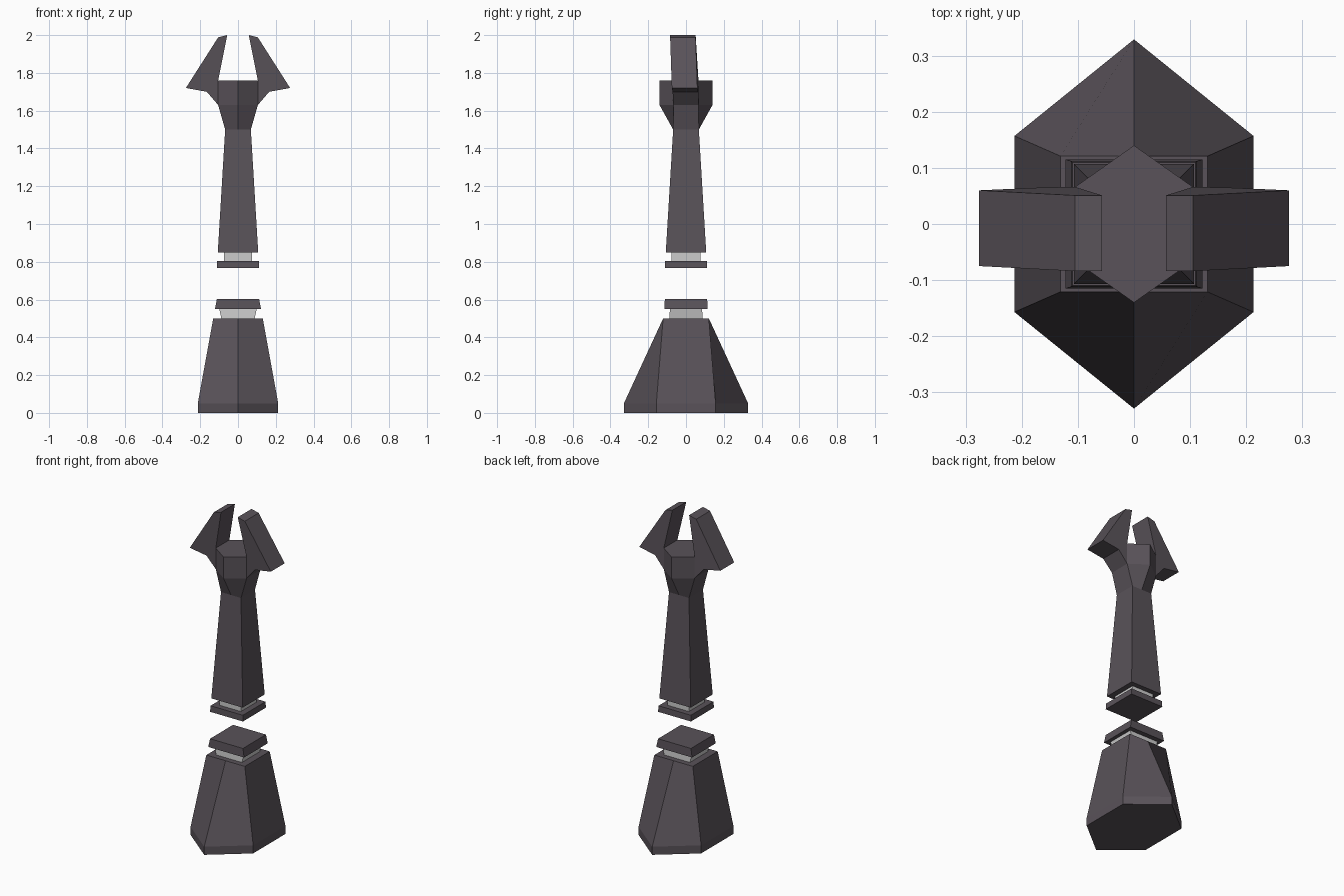
import bpy, bmesh

if "Cube" in bpy.data.objects:
    bpy.data.objects.remove(bpy.data.objects["Cube"])


def material(name, rgb):
    m = bpy.data.materials.new(name)
    m.diffuse_color = (*rgb, 1)
    m.use_nodes = True
    m.node_tree.nodes["Principled BSDF"].inputs["Base Color"].default_value = m.diffuse_color
    return m


dark = material("dark_stone", (0.10, 0.085, 0.10))
light = material("pale_band", (0.55, 0.55, 0.54))


def finish(name, bm, mat):
    bmesh.ops.recalc_face_normals(bm, faces=bm.faces)
    mesh = bpy.data.meshes.new(name)
    bm.to_mesh(mesh)
    bm.free()
    mesh.materials.append(mat)
    ob = bpy.data.objects.new(name, mesh)
    bpy.context.collection.objects.link(ob)
    return ob


def loft(name, sections, mat, caps=True, skip=()):
    """Sections: (z, half x, half y at corners, half y at the centre ridge).
    skip: levels whose +x / -x faces are left open."""
    bm = bmesh.new()
    rings = [[bm.verts.new((px, py, z)) for px, py in
              ((0, -m), (x, -y), (x, y), (0, m), (-x, y), (-x, -y))]
             for z, x, y, m in sections]
    for level, (a, b) in enumerate(zip(rings, rings[1:])):
        for i in range(6):
            if level in skip and i in (1, 4):
                continue
            j = (i + 1) % 6
            bm.faces.new((a[i], a[j], b[j], b[i]))
    if caps:
        bm.faces.new(rings[0])
        bm.faces.new(rings[-1])
    return finish(name, bm, mat)


# Lower half: flared hexagonal foot, pale neck, square collar
loft("base", [(0, .213, .157, .329), (.05, .213, .157, .329),
              (.5, .131, .121, .121)], dark)
loft("base_neck", [(.5, .088, .088, .088), (.55, .099, .085, .085)], light, caps=False)
loft("base_collar", [(.55, .122, .115, .115), (.602, .112, .112, .112)], dark)

# Floating upper half: collar, pale neck, tapered shaft with hexagonal head
loft("shaft_collar", [(.768, .112, .112, .112), (.805, .11, .11, .11)], dark)
loft("shaft_neck", [(.805, .073, .076, .076), (.85, .073, .076, .076)], light, caps=False)
loft("shaft_and_head", [(.85, .107, .107, .107), (1.5, .068, .068, .068),
                        (1.63, .105, .066, .14), (1.76, .105, .066, .14)],
     dark, skip=(2,))

# Horns: swept profile (x, z, y offset, half depth), rooted on the head sides
profile = [(.105, 1.63, 0, .066), (.165, 1.70, -.003, .068), (.276, 1.72, -.0075, .0675),
           (.105, 1.988, -.0165, .0675), (.057, 2.0, -.0165, .0675), (.105, 1.76, 0, .066)]
for side, label in ((1, "right"), (-1, "left")):
    bm = bmesh.new()
    front = [bm.verts.new((side * x, c - h, z)) for x, z, c, h in profile]
    back = [bm.verts.new((side * x, c + h, z)) for x, z, c, h in profile]
    for loop in (front, back):
        bm.faces.new(loop)
    for i in range(5):
        bm.faces.new((front[i], front[i + 1], back[i + 1], back[i]))
    finish(label + "_horn", bm, dark)
